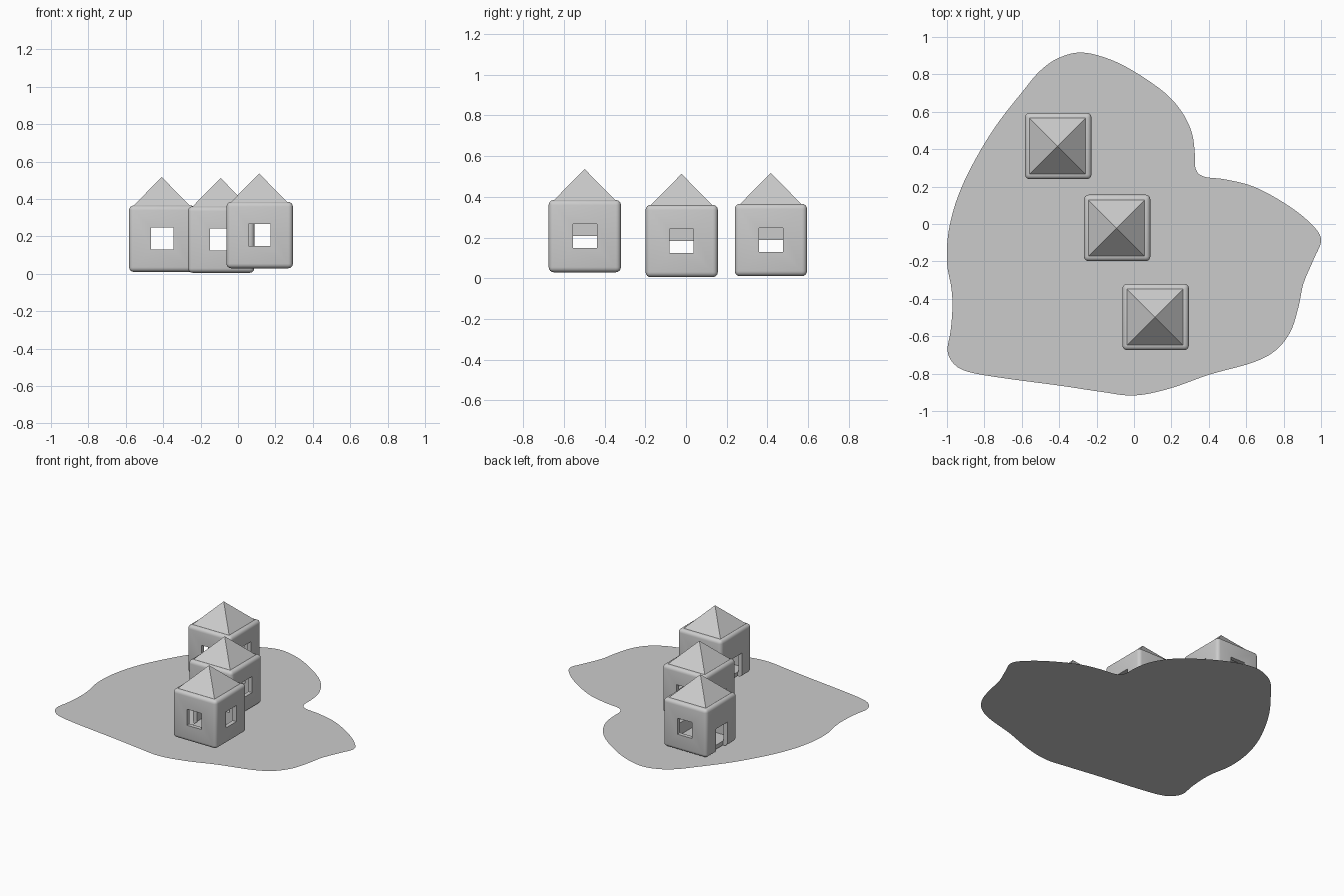
import bpy, bmesh, math
from mathutils import Vector

if "Cube" in bpy.data.objects:
    bpy.data.objects.remove(bpy.data.objects["Cube"])

SIDE, WALL = 0.355, 0.03


def new_object(name, bm):
    mesh = bpy.data.meshes.new(name)
    bm.to_mesh(mesh)
    bm.free()
    ob = bpy.data.objects.new(name, mesh)
    bpy.context.collection.objects.link(ob)
    return ob


def box(name, lo, hi):
    bm = bmesh.new()
    bmesh.ops.create_cube(bm, size=1)
    for v in bm.verts:
        v.co = [(a + b) / 2 + c * (b - a) for a, b, c in zip(lo, hi, v.co)]
    return new_object(name, bm)


# Ground: flat island with a smooth outline
outline = [
    (-.286, .917), (-.142, .885), (0, .816), (.163, .703), (.254, .602), (.307, .495),
    (.324, .393), (.329, .297), (.372, .254), (.489, .238), (.639, .2), (.799, .115),
    (.928, .019), (1, -.078), (.96, -.19), (.906, -.318), (.88, -.441), (.837, -.575),
    (.757, -.676), (.634, -.741), (.404, -.805), (.19, -.88), (0, -.917), (-.184, -.896),
    (-.398, -.864), (-.719, -.821), (-.89, -.789), (-.965, -.746), (-.997, -.676),
    (-.981, -.575), (-.971, -.452), (-.976, -.345), (-1, -.206), (-.992, -.045),
    (-.949, .126), (-.869, .307), (-.741, .521), (-.591, .714), (-.505, .816), (-.409, .885)]
pts = [Vector((x, y, 0)) for x, y in outline]
bm = bmesh.new()
loop = []
for i in range(len(pts)):
    a, b, c, d = (pts[(i + k) % len(pts)] for k in (-1, 0, 1, 2))
    for s in range(5):
        t = s / 5
        loop.append(bm.verts.new(0.5 * (2 * b + (c - a) * t + (2 * a - 5 * b + 4 * c - d) * t**2
                                        + (3 * b - a - 3 * c + d) * t**3)))
face = bm.faces.new(loop)
face.normal_update()
if face.normal.z < 0:
    face.normal_flip()
new_object("ground", bm)

# House walls: rounded hollow cube, windows front, back and right, door left
h, r, w = SIDE / 2, SIDE / 2 - WALL, 0.059
walls = box("walls_master", (-h, -h, -h), (h, h, h))
bev = walls.modifiers.new("rounding", 'BEVEL')
bev.width, bev.segments = 0.025, 4
cutters = [
    box("room_cutter", (-r, -r, -r), (r, r, r)),
    box("front_back_window_cutter", (-w, -.3, -w), (w, .3, w)),
    box("right_window_cutter", (r - .01, -w, -w), (.3, w, w)),
    box("door_cutter", (-.3, -.065, -.3), (-r + .005, .065, 0)),
]
for c in cutters:
    c.hide_render = True
    m = walls.modifiers.new(c.name, 'BOOLEAN')
    m.operation, m.solver, m.object = 'DIFFERENCE', 'EXACT', c
bpy.context.view_layer.update()
deps = bpy.context.evaluated_depsgraph_get()
wall_mesh = bpy.data.meshes.new_from_object(walls.evaluated_get(deps))
for ob in cutters + [walls]:
    bpy.data.objects.remove(ob)

# Roof: four-sided pyramid
bm = bmesh.new()
base = [bm.verts.new((x * .1525, y * .1525, 0)) for x, y in ((-1, -1), (1, -1), (1, 1), (-1, 1))]
tip = bm.verts.new((0, 0, .155))
for i in range(4):
    bm.faces.new((base[i], base[(i + 1) % 4], tip))
bm.faces.new(base[::-1])
roof_mesh = bpy.data.meshes.new("roof")
bm.to_mesh(roof_mesh)
bm.free()

# Three houses
for name, x, y, z in (("back", -.405, .417, .188), ("middle", -.09, -.021, .183),
                      ("front", .116, -.497, .207)):
    body = bpy.data.objects.new(name + "_house_walls", wall_mesh.copy())
    body.location = (x, y, z)
    roof = bpy.data.objects.new(name + "_house_roof", roof_mesh)
    roof.location = (x - .003, y - .001, z + h - .003)
    for ob in (body, roof):
        bpy.context.collection.objects.link(ob)
    bpy.ops.object.select_all(action='DESELECT')
    body.select_set(True)
    bpy.context.view_layer.objects.active = body
    bpy.ops.object.shade_smooth_by_angle(angle=math.radians(30))
